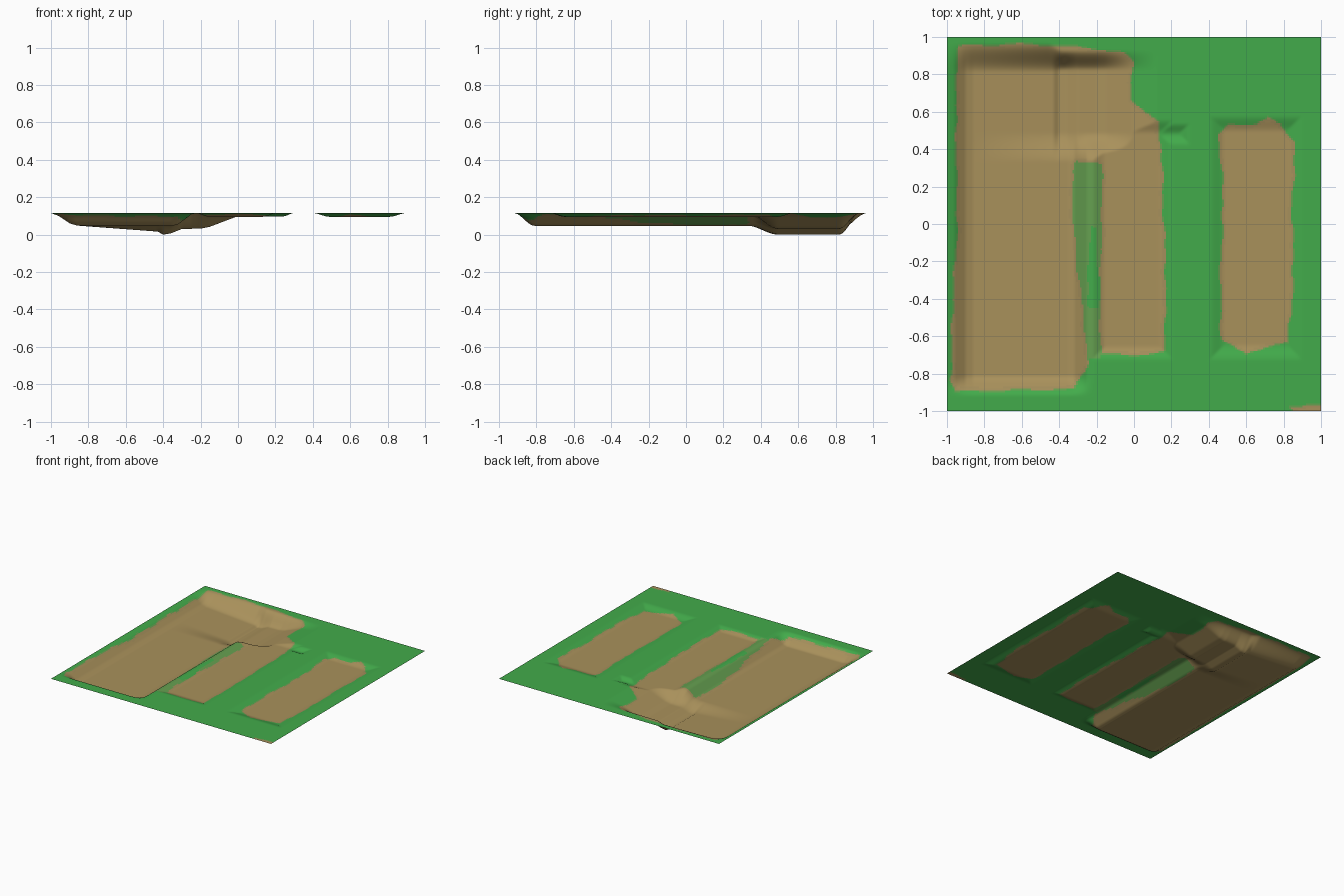
import bpy, bmesh, math

if "Cube" in bpy.data.objects:
    bpy.data.objects.remove(bpy.data.objects["Cube"])

TOP = 0.115


def mat(name, rgb):
    m = bpy.data.materials.new(name)
    m.diffuse_color = (*rgb, 1)
    m.use_nodes = True
    m.node_tree.nodes["Principled BSDF"].inputs["Base Color"].default_value = m.diffuse_color
    return m


def lerp_table(pts, x):
    if x <= pts[0][0]:
        return pts[0][1]
    for (a, za), (b, zb) in zip(pts, pts[1:]):
        if x <= b:
            return za + (zb - za) * (x - a) / (b - a)
    return pts[-1][1]


def smooth(a, b, v):
    t = max(0, min(1, (v - a) / (b - a)))
    return t * t * (3 - 2 * t)


def trench(x, y, x0, x1, y0, y1, depth, ramp):
    """Height of a shallow rectangular hollow with sloped edges."""
    k = min(smooth(x0, x0 + ramp, x), smooth(x1, x1 - ramp, x),
            smooth(y0, y0 + ramp, y), smooth(y1, y1 - ramp, y))
    return TOP - depth * k


# cross-sections (x, z) of the big pit: long front part, and deeper back part
FRONT = [(-1, TOP), (-.96, .10), (-.90, .06), (-.86, .048), (-.35, .047),
         (-.32, .055), (-.25, .108), (-.22, TOP)]
BACK = [(-1, TOP), (-.96, .10), (-.90, .06), (-.86, .048), (-.43, .016), (-.40, 0),
        (-.36, .006), (-.30, .03), (-.20, .032), (-.15, .042), (-.01, .095), (.12, TOP)]


def height(x, y):
    k = smooth(.33, .49, y)
    z = lerp_table(FRONT, x) * (1 - k) + lerp_table(BACK, x) * k
    wall = smooth(-.92, -.81, y)
    # back wall is steeper behind the deep corner
    s = smooth(-.46, -.38, x)
    wall = min(wall, smooth(.97 - .04 * s, .81 + .01 * s, y))
    z = TOP - (TOP - z) * wall
    return min(z,
               trench(x, y, -.23, .21, -.73, .56, .02, .08),
               trench(x, y, .40, .90, -.73, .58, .02, .09),
               trench(x, y, .08, .30, .42, .54, .018, .06))


# outlines of the bare earth, and of the grassy ridge inside it
PIT = [(-.94, .95), (-.6, .96), (-.3, .945), (-.05, .91), (-.01, .87), (-.02, .66),
       (.12, .55), (.145, .40), (.15, .1), (.165, -.2), (.16, -.68), (-.02, -.70),
       (-.17, -.69), (-.185, -.45), (-.17, 0), (-.17, .32), (-.20, .335), (-.31, .335),
       (-.335, .28), (-.325, -.05), (-.26, -.6), (-.25, -.74), (-.32, -.88),
       (-.95, -.89), (-.975, -.83), (-.965, -.4), (-.94, 0), (-.95, .5)]
STRIP = [(.46, .47), (.50, .525), (.64, .53), (.71, .565), (.77, .53), (.86, .44),
         (.84, .1), (.85, -.3), (.82, -.63), (.70, -.66), (.60, -.685),
         (.47, -.62), (.465, -.3), (.48, .1)]
CORNER = [(.84, -.98), (.93, -.97), (1.02, -.975), (1.02, -1.02), (.9, -1.02)]
RIDGE = [(-.32, .345), (-.165, .345), (-.165, .0), (-.18, -.72), (-.25, -.72),
         (-.27, -.5), (-.335, .05), (-.35, .3)]
CREST = [(-.235, 0), (-.205, -.02), (-.205, -.18), (-.18, -.25), (-.18, -.38),
         (-.20, -.45), (-.25, -.44), (-.24, -.2)]


def signed(poly, x, y):
    """Distance to an outline, negative inside."""
    best, inside = 9.0, False
    ax, ay = poly[-1]
    for bx, by in poly:
        dx, dy = bx - ax, by - ay
        t = max(0, min(1, ((x - ax) * dx + (y - ay) * dy) / (dx * dx + dy * dy)))
        best = min(best, math.hypot(x - ax - t * dx, y - ay - t * dy))
        if (ay > y) != (by > y) and x < ax + (y - ay) * dx / dy:
            inside = not inside
        ax, ay = bx, by
    return -best if inside else best


GRASS, EARTH, EDGE, WORN = range(4)


def colour(x, y):
    wx = x + .005 * math.sin(19 * y) + .003 * math.sin(43 * y)
    wy = y + .004 * math.sin(23 * x)
    if signed(CREST, wx, wy) < 0:
        return GRASS
    d = min(signed(p, wx, wy) for p in (PIT, STRIP, CORNER))
    if d < -.012:
        return EARTH
    if d < .002:
        return EDGE
    if signed(RIDGE, wx, wy) < 0 or d < .008:
        return WORN
    return GRASS


# ground sheet with dug-out hollows
bm = bmesh.new()
bmesh.ops.create_grid(bm, x_segments=200, y_segments=200, size=1)
for v in bm.verts:
    v.co.z = height(v.co.x, v.co.y)
low = min(v.co.z for v in bm.verts)
for v in bm.verts:
    v.co.z -= low
for f in bm.faces:
    c = f.calc_center_median()
    f.material_index = colour(c.x, c.y)
    f.smooth = True
me = bpy.data.meshes.new("dug_ground")
bm.to_mesh(me)
bm.free()
for m in (mat("grass green", (.055, .41, .07)), mat("earth tan", (.397, .283, .105)),
          mat("earth edge", (.37, .27, .105)), mat("worn grass", (.13, .35, .08))):
    me.materials.append(m)
bpy.context.collection.objects.link(bpy.data.objects.new("dug_ground", me))
